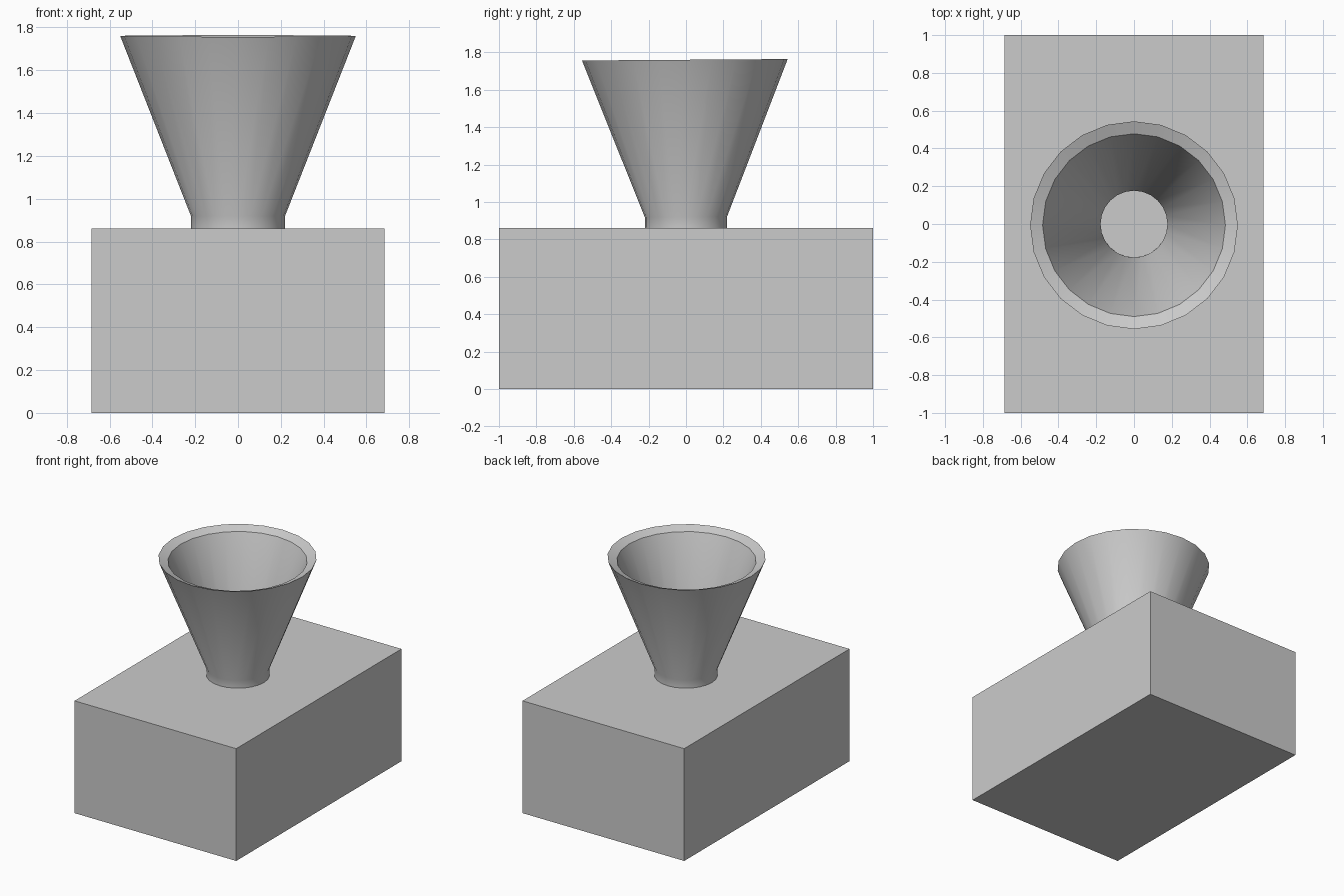
import bpy, bmesh
from math import cos, sin, tau, radians

if "Cube" in bpy.data.objects:
    bpy.data.objects.remove(bpy.data.objects["Cube"])

SIDES = 24
TOP = 0.86


def make_object(name, bm):
    bmesh.ops.recalc_face_normals(bm, faces=bm.faces)
    mesh = bpy.data.meshes.new(name)
    bm.to_mesh(mesh)
    bm.free()
    obj = bpy.data.objects.new(name, mesh)
    bpy.context.collection.objects.link(obj)
    return obj


# Solid rectangular base
bm = bmesh.new()
bmesh.ops.create_cube(bm, size=1)
for v in bm.verts:
    v.co.x *= 1.37
    v.co.y *= 2.0
    v.co.z = (v.co.z + 0.5) * TOP
make_object("base_block", bm)

# Hollow funnel: closed wall profile (radius, height above the block)
profile = [(0.22, -0.003), (0.22, 0.06), (0.55, 0.90),
           (0.484, 0.873), (0.177, 0.085), (0.177, -0.003)]
bm = bmesh.new()
rings = [[bm.verts.new((r * cos(tau * i / SIDES), r * sin(tau * i / SIDES), z))
          for i in range(SIDES)] for r, z in profile]
for k, ring in enumerate(rings):
    nxt = rings[(k + 1) % len(rings)]
    for i in range(SIDES):
        j = (i + 1) % SIDES
        bm.faces.new((ring[i], ring[j], nxt[j], nxt[i]))
funnel = make_object("funnel", bm)
funnel.location.z = TOP
funnel.rotation_euler.x = radians(0.4)  # very slight lean

# Smooth walls, crisp rim
bpy.ops.object.select_all(action='DESELECT')
funnel.select_set(True)
bpy.context.view_layer.objects.active = funnel
bpy.ops.object.shade_smooth_by_angle(angle=radians(30))
